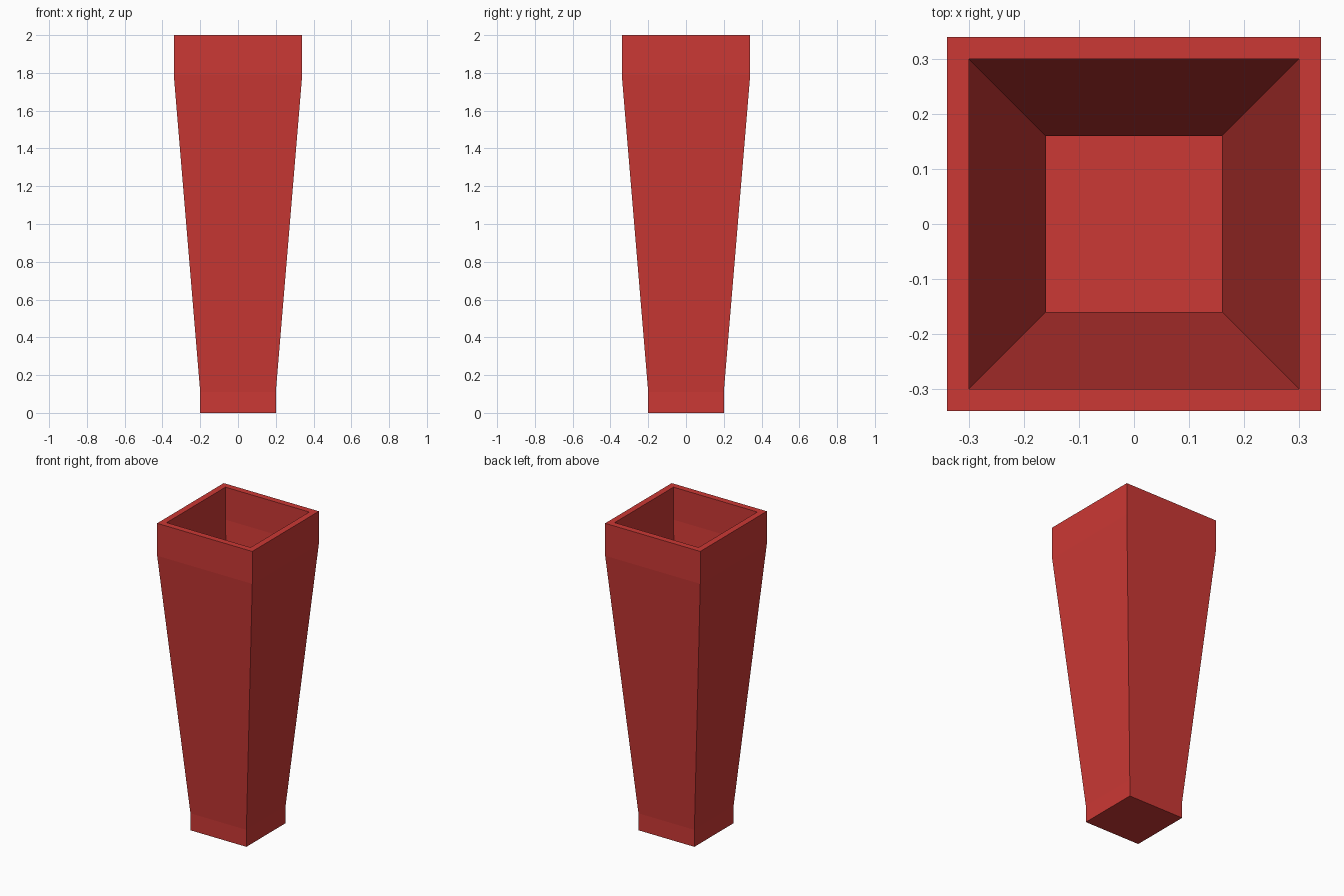
import bpy, bmesh

if "Cube" in bpy.data.objects:
    bpy.data.objects.remove(bpy.data.objects["Cube"])

# Square profile as (half width, z): up the outside, over the rim, down inside
WALL = 0.04
outer = [(0.20, 0.0), (0.20, 0.11), (0.34, 1.79), (0.34, 2.0)]
inner = [(w - WALL, z) for w, z in reversed(outer)]
inner[-1] = (inner[-1][0], WALL)  # raised inner floor
profile = outer + inner

bm = bmesh.new()


def square_ring(w, z):
    return [bm.verts.new((x * w, y * w, z))
            for x, y in ((-1, -1), (1, -1), (1, 1), (-1, 1))]


# Walls and rim
rings = [square_ring(w, z) for w, z in profile]
for a, b in zip(rings, rings[1:]):
    for i in range(4):
        j = (i + 1) % 4
        bm.faces.new((a[i], a[j], b[j], b[i]))

# Underside and inner floor
bm.faces.new(rings[0][::-1])
bm.faces.new(rings[-1])
bmesh.ops.recalc_face_normals(bm, faces=bm.faces)

mesh = bpy.data.meshes.new("tall_planter")
bm.to_mesh(mesh)
bm.free()
planter = bpy.data.objects.new("tall_planter", mesh)
bpy.context.collection.objects.link(planter)

# Red finish
red = bpy.data.materials.new("red_finish")
red.diffuse_color = (0.60, 0.04, 0.035, 1)
red.use_nodes = True
red.node_tree.nodes["Principled BSDF"].inputs["Base Color"].default_value = red.diffuse_color
mesh.materials.append(red)
